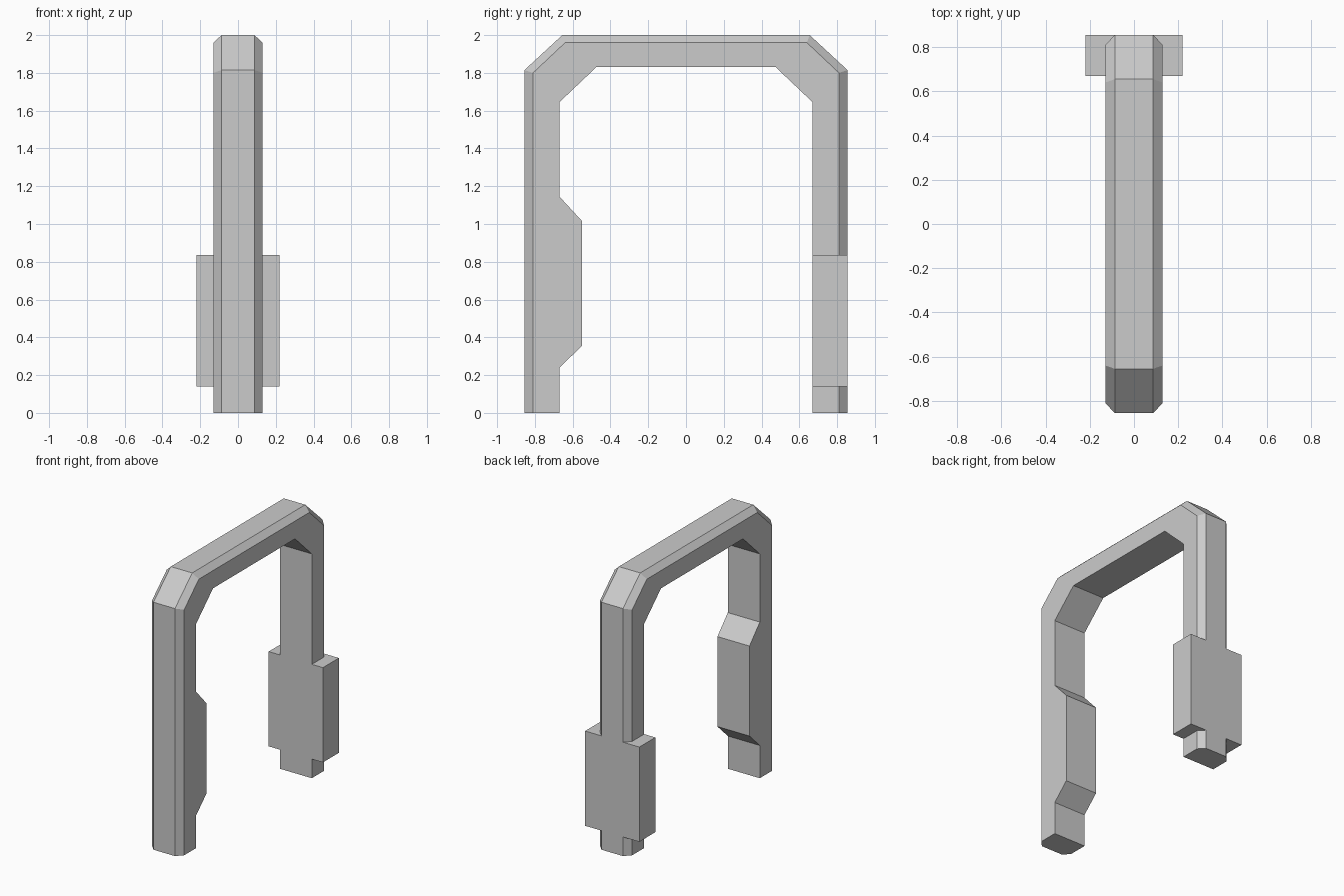
import bpy
import bmesh
import math

if "Cube" in bpy.data.objects:
    bpy.data.objects.remove(bpy.data.objects["Cube"], do_unlink=True)

grey = bpy.data.materials.new("plain grey")
grey.use_nodes = True
colour = (0.6, 0.6, 0.6, 1)
grey.diffuse_color = colour
grey.node_tree.nodes["Principled BSDF"].inputs["Base Color"].default_value = colour


def finish(name, bm):
    bmesh.ops.recalc_face_normals(bm, faces=bm.faces)
    mesh = bpy.data.meshes.new(name)
    bm.to_mesh(mesh)
    bm.free()
    mesh.materials.append(grey)
    obj = bpy.data.objects.new(name, mesh)
    bpy.context.collection.objects.link(obj)
    return obj


def loft(name, rings):
    bm = bmesh.new()
    loops = [[bm.verts.new(p) for p in ring] for ring in rings]
    for a, b in zip(loops, loops[1:]):
        for i in range(len(a)):
            j = (i + 1) % len(a)
            bm.faces.new((a[i], a[j], b[j], b[i]))
    bm.faces.new(loops[0])
    bm.faces.new(loops[-1])
    # Merge the flat strips along each side
    bmesh.ops.dissolve_limit(bm, angle_limit=math.radians(0.5),
                             verts=bm.verts, edges=bm.edges)
    return finish(name, bm)


HALF, RIDGE = 0.13, 0.087          # half widths of the bar and its outer face
OUT, MID, IN = 0.855, 0.81, 0.67   # leg depths: outer face, bevel, inner face


def section(outer, mid, inner):
    """Bar cross-section with bevelled outer corners, from (y, z) pairs."""
    return [(x, y, z) for x, (y, z) in (
        (-RIDGE, outer), (RIDGE, outer), (HALF, mid),
        (HALF, inner), (-HALF, inner), (-HALF, mid))]


def leg_section(z, inner_y=IN):
    return section((-OUT, z), (-MID, z), (-inner_y, z))


# Front leg with its inward grip block, then the two angled corners
corner = [((-OUT, 1.815), (-MID, 1.80), (-IN, 1.645)),
          ((-0.655, 2.0), (-0.64, 1.96), (-0.475, 1.83))]
back_corner = [[(-y, z) for y, z in pts] for pts in reversed(corner)]
rings = [leg_section(0), leg_section(0.24), leg_section(0.355, 0.55),
         leg_section(1.015, 0.55), leg_section(1.145)]
rings += [section(*pts) for pts in corner + back_corner]
rings.append(section((OUT, 0), (MID, 0), (IN, 0)))
frame = loft("arch_frame", rings)

# Wide plate joined flush onto the back leg
plate = loft("back_plate_joiner", [
    [(x, y, z) for x, y in ((-0.22, IN), (0.22, IN), (0.22, OUT), (-0.22, OUT))]
    for z in (0.14, 0.835)])
plate.hide_render = True
plate.hide_viewport = True
union = frame.modifiers.new("back plate", "BOOLEAN")
union.operation = "UNION"
union.solver = "EXACT"
union.object = plate
